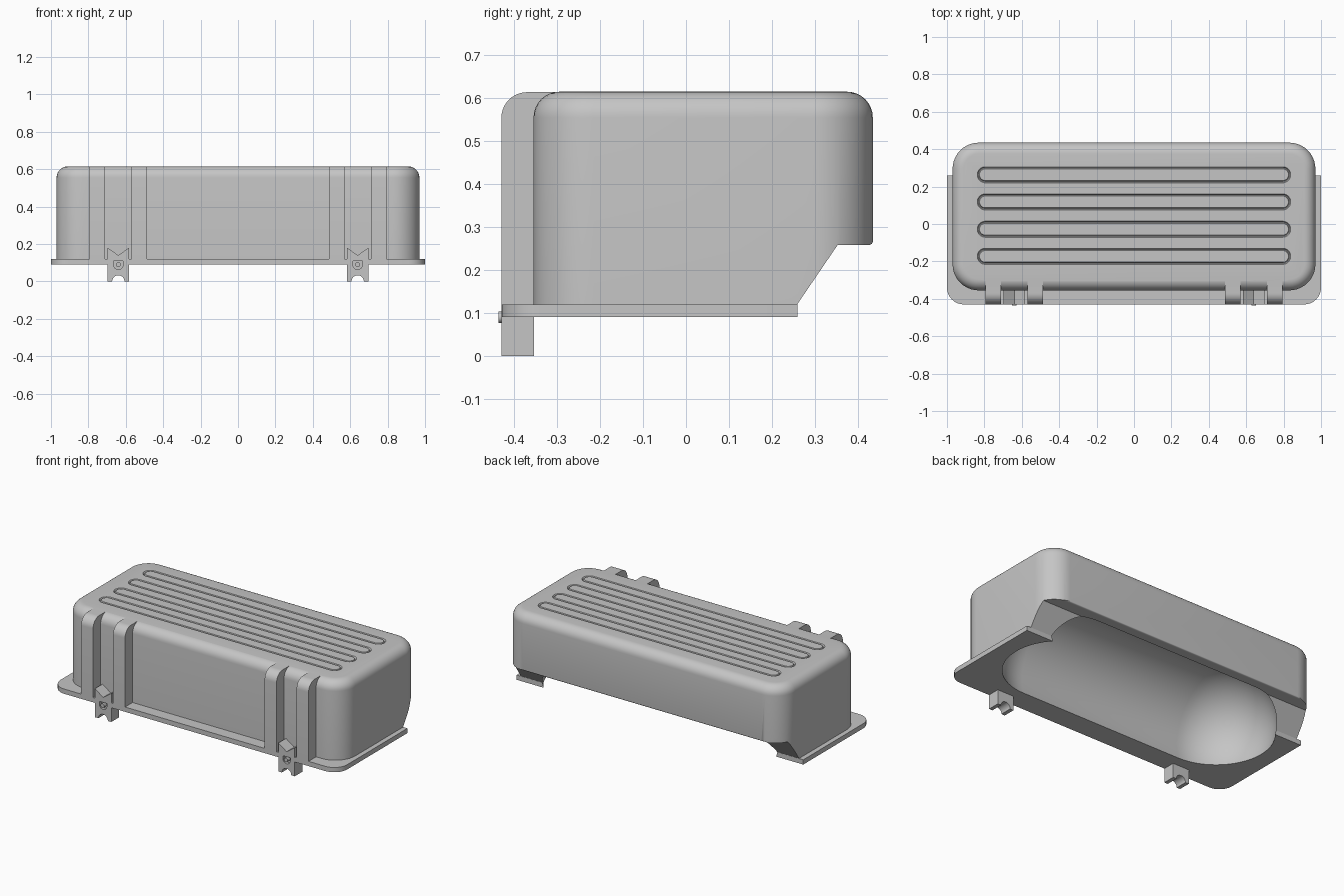
import bpy, bmesh, math

if "Cube" in bpy.data.objects:
    bpy.data.objects.remove(bpy.data.objects["Cube"])

grey = bpy.data.materials.new("mid_grey")
grey.diffuse_color = (0.56, 0.56, 0.56, 1)
grey.use_nodes = True
grey.node_tree.nodes["Principled BSDF"].inputs["Base Color"].default_value = grey.diffuse_color


def loft(name, rings):
    """Closed solid through rings of equal point count."""
    bm = bmesh.new()
    loops = [[bm.verts.new(p) for p in r] for r in rings]
    n = len(loops[0])
    for a, b in zip(loops, loops[1:]):
        for i in range(n):
            j = (i + 1) % n
            bm.faces.new((a[i], a[j], b[j], b[i]))
    bm.faces.new(loops[0][::-1])
    bm.faces.new(loops[-1])
    bmesh.ops.recalc_face_normals(bm, faces=bm.faces)
    me = bpy.data.meshes.new(name)
    bm.to_mesh(me)
    bm.free()
    ob = bpy.data.objects.new(name, me)
    bpy.context.collection.objects.link(ob)
    me.materials.append(grey)
    return ob


def arc(cx, cy, r, a0, a1, n):
    return [(cx + r * math.cos(math.radians(a0 + (a1 - a0) * i / n)),
             cy + r * math.sin(math.radians(a0 + (a1 - a0) * i / n))) for i in range(n + 1)]


def rounded(x0, x1, y0, y1, r, n=10):
    """Rounded rectangle outline."""
    return (arc(x1 - r, y1 - r, r, 0, 90, n) + arc(x0 + r, y1 - r, r, 90, 180, n)
            + arc(x0 + r, y0 + r, r, 180, 270, n) + arc(x1 - r, y0 + r, r, 270, 360, n))


def along_x(name, prof, x0, x1):
    return loft(name, [[(x, y, z) for y, z in prof] for x in (x0, x1)])


def along_y(name, prof, y0, y1):
    return loft(name, [[(x, y, z) for x, z in prof] for y in (y0, y1)])


def combine(ob, others, op='DIFFERENCE'):
    """Apply a boolean with each helper, then discard the helper."""
    bpy.context.view_layer.objects.active = ob
    for c in others:
        m = ob.modifiers.new("bool", 'BOOLEAN')
        m.operation, m.solver, m.object = op, 'EXACT', c
        bpy.ops.object.modifier_apply(modifier=m.name)
        bpy.data.objects.remove(c, do_unlink=True)


# Main housing: rounded box with a filleted top edge
R, F, TOP = 0.14, 0.06, 0.615
rings = []
for ins, z in [(0, 0.1)] + [(F - F * math.cos(t), TOP - F + F * math.sin(t))
                            for t in [math.pi / 2 * i / 8 for i in range(9)]]:
    rings.append([(x, y, z) for x, y in
                  rounded(-0.97 + ins, 0.97 - ins, -0.355 + ins, 0.435 - ins, R - ins)])
housing = loft("housing", rings)

# Rear undercut with a softened back edge
under = ([(0.259, 0), (0.259, 0.12), (0.353, 0.258)]
         + arc(0.4255, 0.268, 0.01, 270, 360, 4) + [(0.7, 0.268), (0.7, 0)])
combine(housing, [along_x("undercut_cutter", under, -1.2, 1.2)])

# Base flange: rounded front corners, square back
outline = (arc(-0.91, -0.34, 0.09, 180, 270, 8) + arc(0.91, -0.34, 0.09, 270, 360, 8)
           + [(1, 0.26), (-1, 0.26)])
solids = [loft("flange", [[(x, y, z) for x, y in outline] for z in (0.09, 0.12)])]

# Front ribs: rounded at the upper front edge
T = TOP - 0.001
rib_prof = ([(-0.34, 0.105), (-0.43, 0.105)] + arc(-0.37, T - 0.06, 0.06, 180, 90, 10)
            + [(-0.29, T), (-0.29, 0.56), (-0.34, 0.54)])
for s in (-1, 1):
    for x0, x1 in ((0.487, 0.57), (0.71, 0.793)):
        solids.append(along_x("front_rib", rib_prof, s * x0, s * x1))

    # Clip: V notch on top, round notch below
    c = s * 0.64
    prof = ([(c - 0.057, 0), (c - 0.057, 0.18), (c, 0.14), (c + 0.057, 0.18), (c + 0.057, 0)]
            + arc(c, 0.0, 0.033, 0, 180, 12))
    solids.append(along_y("clip", prof, -0.43, -0.354))
combine(housing, solids, 'UNION')

# Capsule cavity
CR, CY, CZ, CX = 0.342, 0.04, 0.18, 0.565
rings = []
for s in (-1, 1):
    angs = [math.radians(2 + 88 * i / 16) for i in range(17)]
    for t in (angs if s < 0 else angs[::-1]):
        rings.append([(s * (CX + CR * math.cos(t)), y, z)
                      for y, z in arc(CY, CZ, CR * math.sin(t), 0, 360, 64)[:-1]])
combine(housing, [loft("cavity_cutter", rings)])

# Top grooves: a thin trench around each long island
parts = [housing]
for y in (-0.173, -0.028, 0.118, 0.263):
    def slot(name, levels):
        return loft(name, [[(px, py, z) for px, py in
                            rounded(-0.795 - hw, 0.795 + hw, y - hw, y + hw, hw * 0.999)]
                           for hw, z in levels])
    combine(housing, [slot("groove_cutter", ((0.038, TOP - 0.008), (0.043, TOP), (0.043, TOP + 0.05)))])
    parts.append(slot("groove_island", ((0.035, TOP - 0.009), (0.031, TOP))))

# Clip recess with a small peg
for s in (-1, 1):
    c = s * 0.64
    hole = [(c - 0.026, 0.108)] + arc(c, 0.09, 0.026, 180, 360, 12) + [(c + 0.026, 0.108)]
    combine(housing, [along_y("recess_cutter", hole, -0.5, -0.41)])
    parts.append(along_y("clip_peg", arc(c, 0.09, 0.013, 0, 360, 16)[:-1], -0.437, -0.40))

# Smooth shading with sharp edges kept
bpy.ops.object.select_all(action='DESELECT')
for p in parts:
    p.select_set(True)
bpy.context.view_layer.objects.active = housing
bpy.ops.object.shade_smooth_by_angle(angle=math.radians(30))
